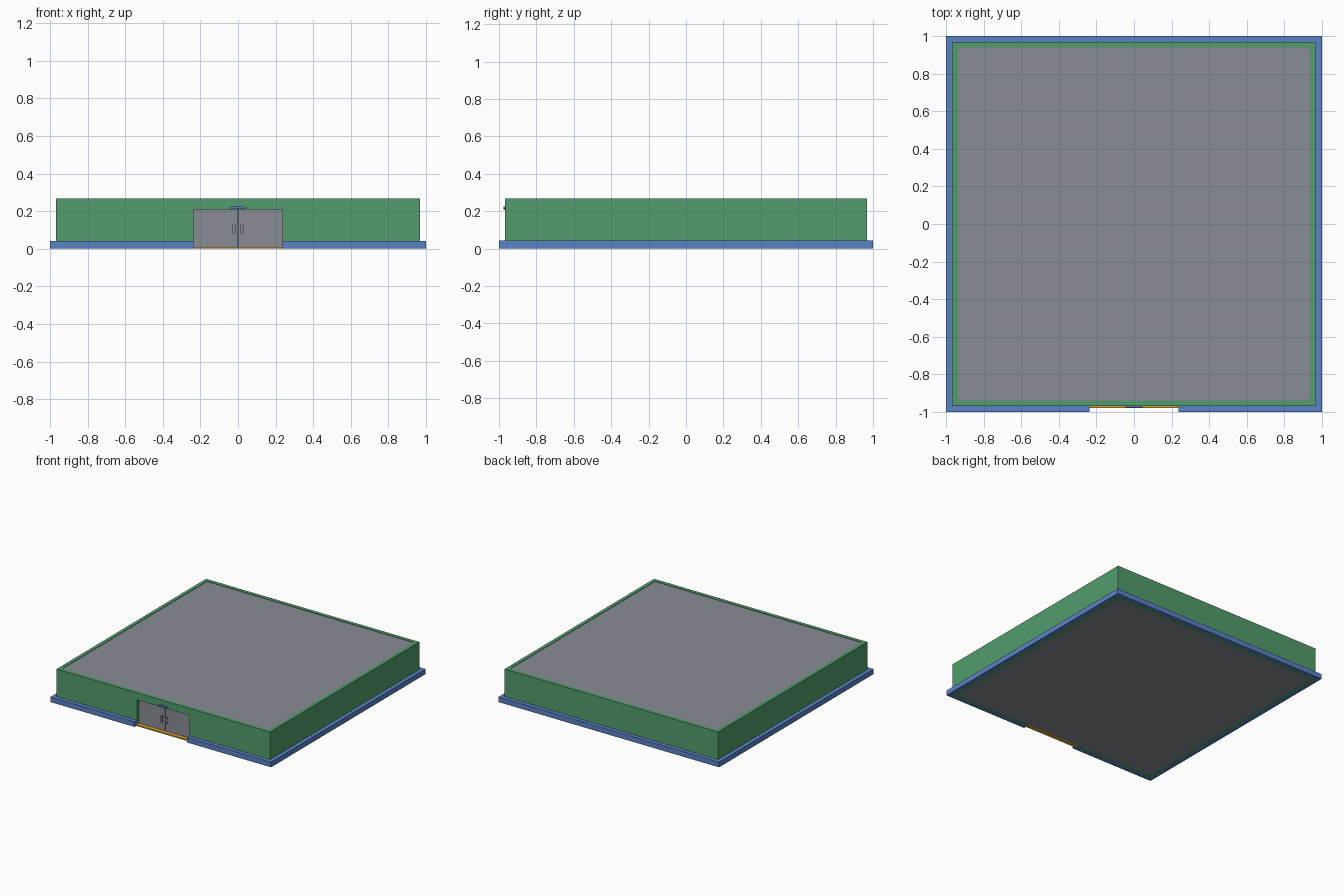
import bpy, bmesh, math
from mathutils import Matrix

if "Cube" in bpy.data.objects:
    bpy.data.objects.remove(bpy.data.objects["Cube"])


def material(name, rgb):
    m = bpy.data.materials.new(name)
    m.diffuse_color = (*rgb, 1)
    m.use_nodes = True
    m.node_tree.nodes["Principled BSDF"].inputs["Base Color"].default_value = m.diffuse_color
    return m


GREEN = material("wall green", (0.084, 0.332, 0.15))
BLUE = material("trim blue", (0.102, 0.223, 0.56))
GREY = material("panel grey", (0.25, 0.27, 0.3))
ORANGE = material("sill orange", (0.68, 0.35, 0.035))


def make(name, bm, mat):
    bmesh.ops.recalc_face_normals(bm, faces=bm.faces)
    me = bpy.data.meshes.new(name)
    bm.to_mesh(me)
    bm.free()
    ob = bpy.data.objects.new(name, me)
    me.materials.append(mat)
    bpy.context.collection.objects.link(ob)
    return ob


def add_box(bm, lo, hi):
    size = [b - a for a, b in zip(lo, hi)]
    mid = [(a + b) / 2 for a, b in zip(lo, hi)]
    mat = Matrix.Translation(mid) @ Matrix.Diagonal((*size, 1))
    bmesh.ops.create_cube(bm, size=1, matrix=mat)


def box(name, lo, hi, mat):
    bm = bmesh.new()
    add_box(bm, lo, hi)
    return make(name, bm, mat)


def rounded_slab(name, half, z0, z1, mat, radius=0.02):
    bm = bmesh.new()
    add_box(bm, (-half, -half, z0), (half, half, z1))
    upright = [e for e in bm.edges
               if abs(e.verts[0].co.z - e.verts[1].co.z) > 1e-4]
    bmesh.ops.bevel(bm, geom=upright, offset=radius, segments=4,
                    profile=0.5, affect='EDGES')
    return make(name, bm, mat)


def cut(target, cutter):
    mod = target.modifiers.new("cut", 'BOOLEAN')
    mod.operation = 'DIFFERENCE'
    mod.solver = 'EXACT'
    mod.object = cutter
    bpy.context.view_layer.objects.active = target
    bpy.ops.object.modifier_apply(modifier=mod.name)
    bpy.data.objects.remove(cutter)


W, IN, TOP, DOOR, HEAD = 0.967, 0.938, 0.267, 0.238, 0.208

# hollow walls with a rounded inside and a doorway at the front
walls = box("walls", (-W, -W, 0), (W, W, TOP), GREEN)
cut(walls, rounded_slab("core_cutter", IN, -0.1, 0.5, GREEN))
cut(walls, box("door_cutter", (-DOOR, -1.2, -0.1), (DOOR, -0.8, HEAD), GREEN))

# roof and floor slabs inside the walls
rounded_slab("roof", IN, TOP - 0.025, TOP - 0.004, GREY)
rounded_slab("floor", IN, 0.0, 0.012, GREY)

# base trim: one outline running round from door side to door side
path_out = [(DOOR, -1), (1, -1), (1, 1), (-1, 1), (-1, -1), (-DOOR, -1)]
bm = bmesh.new()
outer = [bm.verts.new((x, y, 0)) for x, y in path_out]
inner = [bm.verts.new((x if abs(x) < 1 else x * W, y * W, 0))
         for x, y in path_out]
strips = [bm.faces.new((outer[i], outer[i + 1], inner[i + 1], inner[i]))
          for i in range(5)]
ext = bmesh.ops.extrude_face_region(bm, geom=strips, use_keep_orig=True)
for v in ext["geom"]:
    if isinstance(v, bmesh.types.BMVert):
        v.co.z = 0.042
make("base_trim", bm, BLUE)

# door sill
box("door_sill", (-DOOR, -0.978, 0), (DOOR, -IN, 0.01), ORANGE)

# double doors with pull handles
for side, label in ((-1, "left"), (1, "right")):
    xs = sorted((side * 0.002, side * DOOR))
    box(label + "_door", (xs[0], -0.944, 0.01), (xs[1], -0.926, HEAD), GREY)
    bm = bmesh.new()
    a, b = sorted((side * 0.014, side * 0.028))
    add_box(bm, (a, -0.962, 0.08), (b, -0.956, 0.13))
    for z in (0.08, 0.12):
        add_box(bm, (a, -0.956, z), (b, -0.944, z + 0.01))
    make(label + "_handle", bm, GREY)
box("door_backing", (-DOOR, -0.928, 0.01), (DOOR, -0.92, HEAD), GREY)

# oval lamp above the door
bm = bmesh.new()
bmesh.ops.create_cone(
    bm, cap_ends=True, segments=24, radius1=1, radius2=1, depth=1,
    matrix=Matrix.Translation((0, -W - 0.005, 0.218))
    @ Matrix.Diagonal((0.045, 0.01, 0.008, 1))
    @ Matrix.Rotation(math.pi / 2, 4, 'X'))
make("door_lamp", bm, BLUE)
